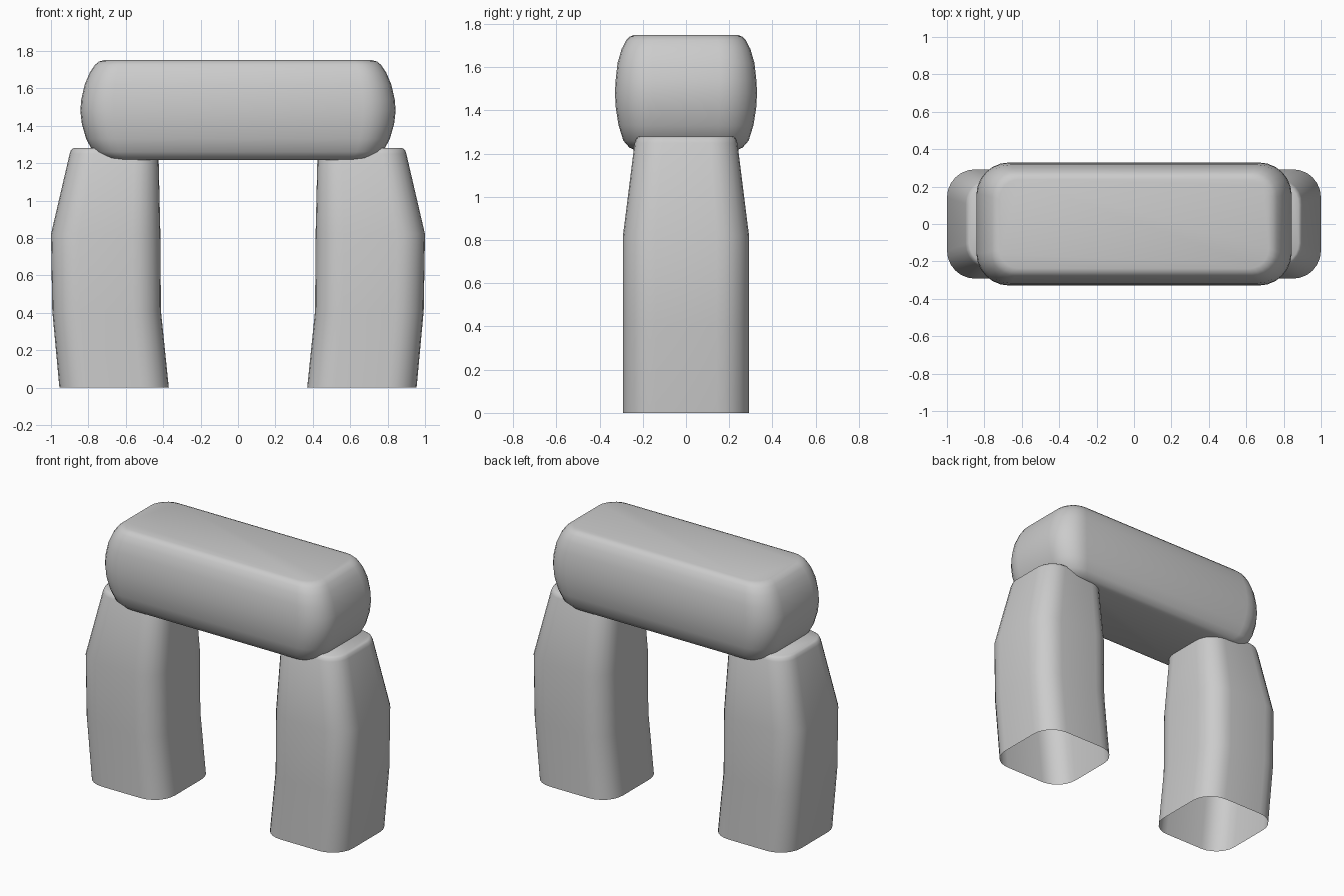
import bpy, bmesh, math

if "Cube" in bpy.data.objects:
    bpy.data.objects.remove(bpy.data.objects["Cube"])


def ring(x0, x1, hy, r, z, seg=6):
    """Rounded rectangle outline at height z."""
    pts = []
    corners = [(x1 - r, hy - r), (x0 + r, hy - r), (x0 + r, r - hy), (x1 - r, r - hy)]
    for i, (cx, cy) in enumerate(corners):
        for k in range(seg + 1):
            a = math.pi / 2 * (i + k / seg)
            pts.append((cx + r * math.cos(a), cy + r * math.sin(a), z))
    return pts


def loft(name, sections, cap_bottom, angle):
    bm = bmesh.new()
    rings = [[bm.verts.new(p) for p in ring(*s)] for s in sections]
    n = len(rings[0])
    for a, b in zip(rings, rings[1:]):
        for i in range(n):
            j = (i + 1) % n
            bm.faces.new((a[i], a[j], b[j], b[i]))
    bm.faces.new(rings[-1])
    if cap_bottom:
        bm.faces.new(rings[0][::-1])
    me = bpy.data.meshes.new(name)
    bm.to_mesh(me)
    bm.free()
    ob = bpy.data.objects.new(name, me)
    bpy.context.collection.objects.link(ob)
    bpy.ops.object.select_all(action='DESELECT')
    ob.select_set(True)
    bpy.context.view_layer.objects.active = ob
    bpy.ops.object.shade_smooth_by_angle(angle=math.radians(angle))
    return ob


# Standing stones: x inner, x outer, half depth, corner radius, z (open underneath)
leg = [
    (0.37, 0.955, 0.292, 0.15, 0.0),
    (0.412, 0.993, 0.292, 0.15, 0.41),
    (0.415, 1.0, 0.292, 0.15, 0.82),
    (0.425, 0.90, 0.238, 0.13, 1.25),
    (0.43, 0.893, 0.23, 0.125, 1.27),
    (0.445, 0.88, 0.217, 0.115, 1.28),
]
loft("right_standing_stone", leg, False, 60)
loft("left_standing_stone", [(-b, -a, hy, r, z) for a, b, hy, r, z in leg], False, 60)

# Lintel stone: half length, half depth, corner radius, z
lintel = [
    (0.68, 0.235, 0.10, 1.216),
    (0.73, 0.262, 0.12, 1.228),
    (0.775, 0.29, 0.14, 1.26),
    (0.812, 0.312, 0.16, 1.33),
    (0.835, 0.325, 0.17, 1.41),
    (0.843, 0.329, 0.175, 1.48),
    (0.838, 0.326, 0.17, 1.54),
    (0.82, 0.317, 0.16, 1.62),
    (0.792, 0.298, 0.145, 1.685),
    (0.765, 0.277, 0.13, 1.725),
    (0.745, 0.26, 0.12, 1.742),
    (0.72, 0.238, 0.105, 1.75),
]
loft("lintel_stone", [(-h, h, hy, r, z) for h, hy, r, z in lintel], True, 60)
